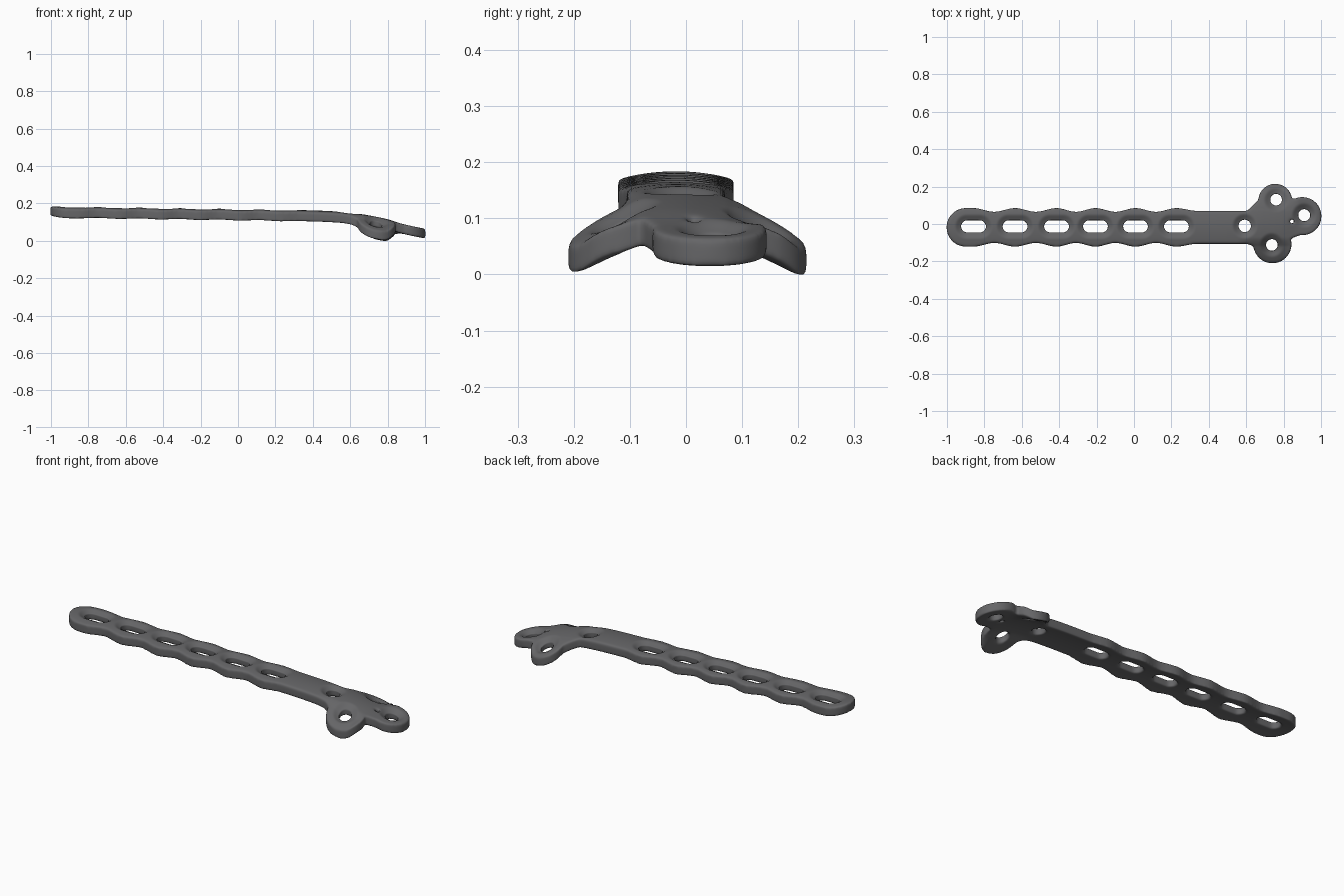
import bpy, bmesh, math

if "Cube" in bpy.data.objects:
    bpy.data.objects.remove(bpy.data.objects["Cube"])

CY = -0.018                                   # shaft centre line
SLOTS = [-0.858, -0.636, -0.414, -0.206, 0.008, 0.227]
THICK = 0.052


def arc(cx, cy, r, a0, a1, n=28):
    return [(cx + r * math.cos(math.radians(a0 + (a1 - a0) * i / n)),
             cy + r * math.sin(math.radians(a0 + (a1 - a0) * i / n))) for i in range(n + 1)]


def smooth(t):
    t = min(1, max(0, t))
    return t * t * (3 - 2 * t)


def half_width(x):
    # scalloped edge: widest beside each slot, straight after the last one
    if x < SLOTS[0]:
        return 0.103
    if x > 0.227:
        return 0.088 + 0.015 * (1 - smooth((x - 0.227) / 0.11))
    i = max(k for k in range(6) if SLOTS[k] <= x)
    j = min(i + 1, 5)
    t = (x - SLOTS[i]) / max(SLOTS[j] - SLOTS[i], 0.01)
    return 0.093 + 0.01 * math.cos(2 * math.pi * t)


def prisms(name, outlines, depth):
    # upright solids made from closed outlines
    bm = bmesh.new()
    for points in outlines:
        face = bm.faces.new([bm.verts.new((x, y, -depth / 2)) for x, y in points])
        new = bmesh.ops.extrude_face_region(bm, geom=[face], use_keep_orig=True)["geom"]
        for g in new:
            if isinstance(g, bmesh.types.BMVert):
                g.co.z = depth / 2
    bmesh.ops.recalc_face_normals(bm, faces=bm.faces[:])
    mesh = bpy.data.meshes.new(name)
    bm.to_mesh(mesh)
    bm.free()
    obj = bpy.data.objects.new(name, mesh)
    bpy.context.collection.objects.link(obj)
    return obj


# Outline: scalloped shaft, rounded tail, three-lobed head
xs = [-0.895 + 1.5 * i / 150 for i in range(151)]
outline = [(x, CY - half_width(x)) for x in xs]
outline += arc(0.74, -0.108, 0.102, 186, 377)
outline += arc(0.90, 0.042, 0.102, -97, 117)
outline += arc(0.755, 0.125, 0.09, 4, 178)
outline += [(x, CY + half_width(x)) for x in reversed(xs)]
outline += arc(-0.899, CY, 0.103, 90, 270)

# Screw holes: (x, y, half length of straight part, radius)
holes = [(x, -0.013, 0.034, 0.033) for x in SLOTS]
holes += [(0.592, -0.01, 0, 0.034), (0.76, 0.13, 0, 0.032),
          (0.737, -0.112, 0, 0.032), (0.91, 0.047, 0, 0.033)]
pin_hole = (0.845, 0.013, 0, 0.012)

plate = prisms("bone_plate", [outline], THICK)
cutter = prisms("hole_cutter", [arc(x + h, y, r, -90, 80, 16) + arc(x - h, y, r, 90, 260, 16)
                                for x, y, h, r in holes + [pin_hole]], THICK * 3)
cutter.hide_render = True

# Cut the holes, then an even skin with softly rounded edges
cut = plate.modifiers.new("cut", 'BOOLEAN')
cut.operation = 'DIFFERENCE'
cut.solver = 'EXACT'
cut.object = cutter
remesh = plate.modifiers.new("remesh", 'REMESH')
remesh.mode = 'VOXEL'
remesh.voxel_size = 0.006
soften = plate.modifiers.new("soften", 'SMOOTH')
soften.factor = 0.5
soften.iterations = 12
bpy.context.view_layer.objects.active = plate
plate.select_set(True)
bpy.ops.object.convert(target='MESH')
bpy.data.objects.remove(cutter)

PROFILE = [(-1.1, 0.178), (0, 0.163), (0.3, 0.158), (0.5, 0.152), (0.62, 0.142),
           (0.72, 0.126), (0.82, 0.104), (0.92, 0.078), (1.1, 0.045)]


def top_height(x):
    for (xa, za), (xb, zb) in zip(PROFILE, PROFILE[1:]):
        if x <= xb:
            return za + (zb - za) * (x - xa) / (xb - xa)
    return PROFILE[-1][1]


def spine(x):
    return sum(top_height(x + d) for d in (-0.06, -0.03, 0, 0.03, 0.06)) / 5


# Countersink the holes, then bend the plate over the bone
for v in plate.data.vertices:
    x, y, z = v.co
    if z > 0:
        d = min(math.hypot(max(abs(x - hx) - h, 0), y - hy) - r for hx, hy, h, r in holes)
        z -= 0.015 * (1 - smooth(d / 0.035)) * (z / (THICK / 2))
    tip = smooth((x - 0.79) / 0.1)            # the end lobe stays flat
    crown = 1.2 * min(abs(y - CY), 0.1) ** 2 * (1 - tip)
    side = max(0, abs(y) - 0.07)
    wing = 0.53 * (math.hypot(side, 0.03) - 0.03) * smooth((x - 0.55) / 0.1) * (1 - tip)
    v.co.z = spine(x) - THICK / 2 + z - crown - wing - 0.006 * tip

# Rest on the ground
low = min(v.co.z for v in plate.data.vertices)
for v in plate.data.vertices:
    v.co.z -= low

metal = bpy.data.materials.new("dark_grey_metal")
metal.diffuse_color = (0.13, 0.13, 0.135, 1)
metal.use_nodes = True
metal.node_tree.nodes["Principled BSDF"].inputs["Base Color"].default_value = metal.diffuse_color
plate.data.materials.clear()
plate.data.materials.append(metal)
bpy.ops.object.shade_smooth_by_angle(angle=math.radians(50))
